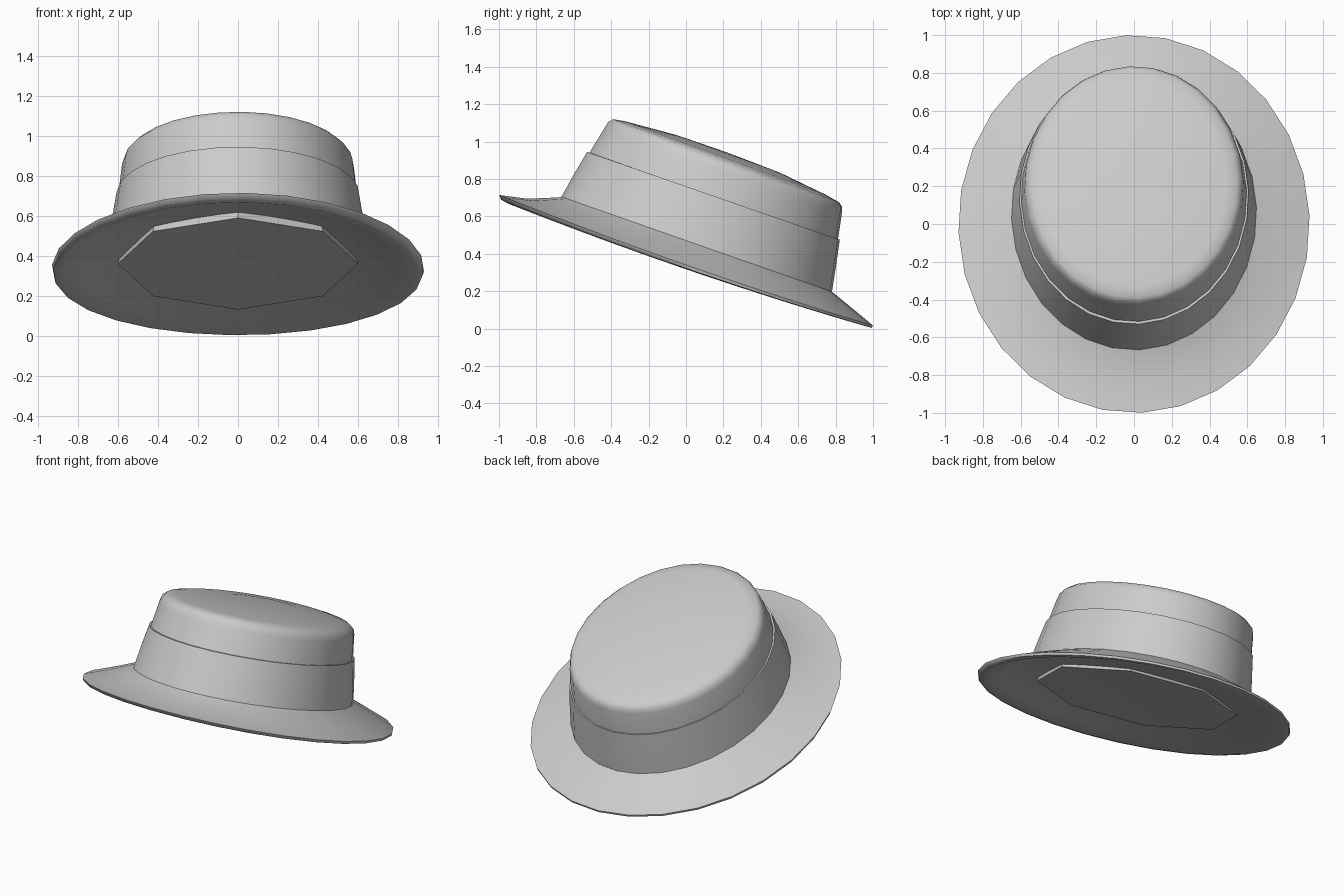
import bpy
import bmesh
import math
from mathutils import Vector

cube = bpy.data.objects.get("Cube")
if cube:
    bpy.data.objects.remove(cube, do_unlink=True)

felt = bpy.data.materials.new("grey_felt")
felt.use_nodes = True
felt.diffuse_color = (0.6, 0.6, 0.6, 1)
felt.node_tree.nodes["Principled BSDF"].inputs["Base Color"].default_value = (0.6, 0.6, 0.6, 1)


def loft(name, rings, sides=28, twist=-0.045, tip=None, angle=40):
    """Skin tilted ellipses: (front y, front z, back y, back z, half width, side sag)."""
    bm = bmesh.new()
    loops = []
    for fy, fz, by, bz, half, *sag in rings:
        mid = Vector((0, (fy + by) / 2, (fz + bz) / 2))
        back = Vector((0, (by - fy) / 2, (bz - fz) / 2))
        loop = []
        for i in range(sides):
            a = math.tau * i / sides + twist
            side = Vector((half * math.sin(a), 0, -sum(sag) * math.sin(a) ** 2))
            loop.append(bm.verts.new(mid + back * math.cos(a) + side))
        loops.append(loop)
    for lower, upper in zip(loops, loops[1:]):
        for i in range(sides):
            j = (i + 1) % sides
            bm.faces.new((lower[i], lower[j], upper[j], upper[i]))
    # Close the last ring with a fan around a centre point
    if tip:
        centre = bm.verts.new((0, *tip))
        for i in range(sides):
            bm.faces.new((loops[-1][i], loops[-1][(i + 1) % sides], centre))
    bmesh.ops.recalc_face_normals(bm, faces=bm.faces)
    mesh = bpy.data.meshes.new(name)
    bm.to_mesh(mesh)
    bm.free()
    mesh.materials.append(felt)
    obj = bpy.data.objects.new(name, mesh)
    bpy.context.collection.objects.link(obj)
    bpy.ops.object.select_all(action='DESELECT')
    obj.select_set(True)
    bpy.context.view_layer.objects.active = obj
    bpy.ops.object.shade_smooth_by_angle(angle=math.radians(angle))


# Dished brim: upper surface, rounded rim, underside
loft("brim", [
    (-0.65, 0.71, 0.76, 0.215, 0.63),
    (-0.68, 0.702, 0.79, 0.19, 0.66),
    (-0.85, 0.695, 0.90, 0.10, 0.81, 0.01),
    (-0.97, 0.711, 0.98, 0.034, 0.91, 0.025),
    (-1.0, 0.715, 1.0, 0.016, 0.93, 0.025),
    (-0.99, 0.69, 0.995, 0.004, 0.925, 0.025),
    (-0.95, 0.668, 0.97, 0.01, 0.895, 0.025),
    (-0.82, 0.655, 0.87, 0.055, 0.79, 0.01),
    (-0.62, 0.625, 0.74, 0.108, 0.62),
    (-0.45, 0.585, 0.55, 0.20, 0.45)], angle=60)

# Wide ribbon around the crown with a small top lip
loft("hat_band", [
    (-0.67, 0.70, 0.78, 0.19, 0.65),
    (-0.60, 0.825, 0.803, 0.335, 0.63),
    (-0.53, 0.945, 0.823, 0.475, 0.607),
    (-0.51, 0.94, 0.805, 0.475, 0.59)])

# Crown with rounded shoulder and gently domed top
loft("crown", [
    (-0.53, 0.92, 0.81, 0.455, 0.60),
    (-0.435, 1.075, 0.835, 0.62, 0.58),
    (-0.417, 1.105, 0.835, 0.65, 0.57),
    (-0.39, 1.12, 0.82, 0.675, 0.545),
    (-0.33, 1.11, 0.75, 0.715, 0.49),
    (-0.05, 1.035, 0.5, 0.835, 0.25)], tip=(0.22, 0.942), angle=60)

# Coarse closed underside whose front lip drops below the brim
loft("inner_lining", [
    (-0.58, 0.66, 0.62, 0.22, 0.58),
    (-0.60, 0.59, 0.66, 0.132, 0.60),
    (-0.30, 0.49, 0.34, 0.255, 0.30)],
    sides=8, twist=0, tip=(0.02, 0.38))
